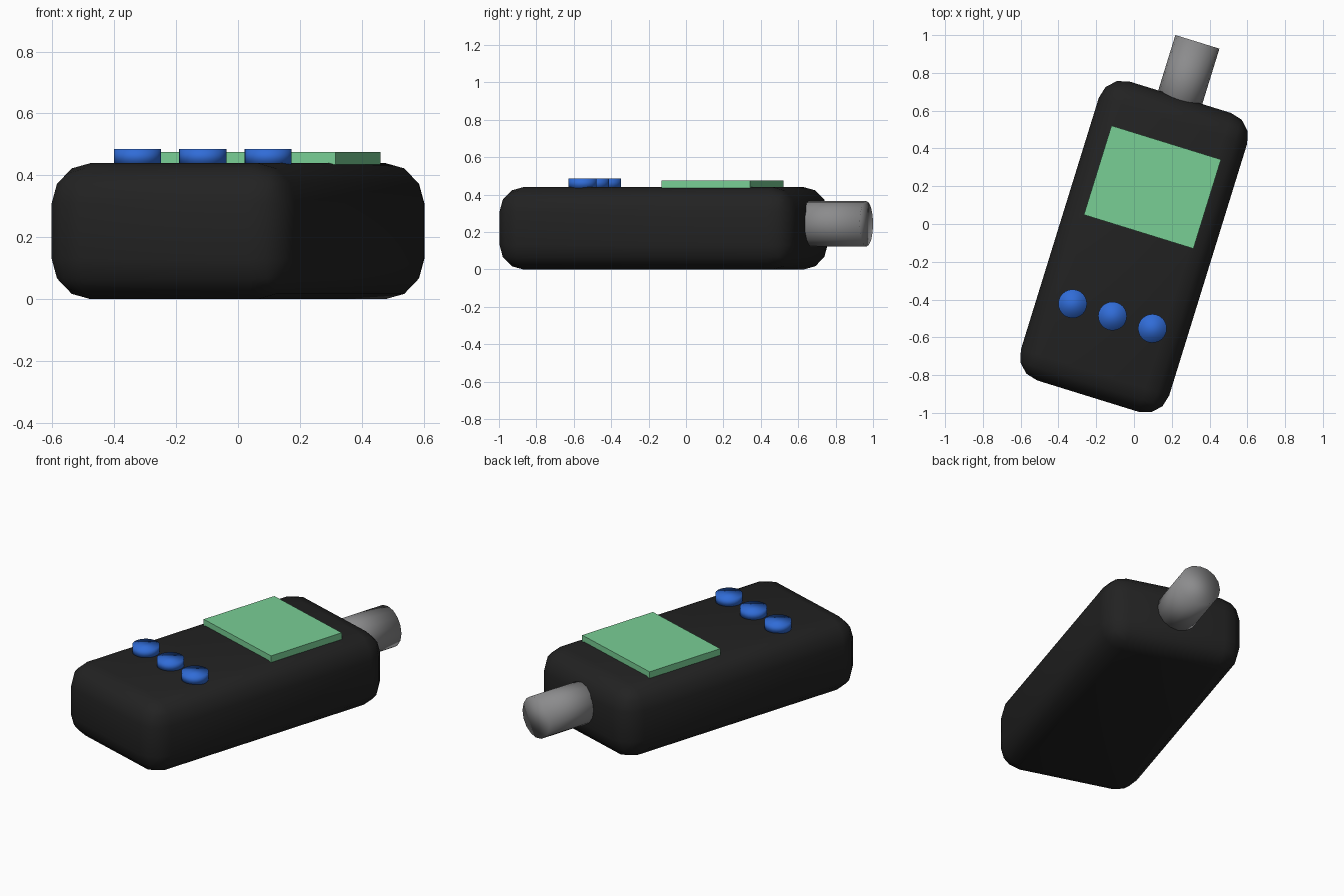
import bpy
import math
from mathutils import Matrix, Vector

if "Cube" in bpy.data.objects:
    bpy.data.objects.remove(bpy.data.objects["Cube"], do_unlink=True)

# The whole device lies turned on its back, so parts are placed in its own frame
TURN = math.radians(-17.2)
FRAME = Matrix.Translation((0, -0.12, 0)) @ Matrix.Rotation(TURN, 4, "Z")
BODY_W, BODY_L, BODY_H = 0.822, 1.656, 0.44


def material(name, colour):
    mat = bpy.data.materials.new(name)
    mat.use_nodes = True
    mat.diffuse_color = (*colour, 1)
    mat.node_tree.nodes["Principled BSDF"].inputs["Base Color"].default_value = (*colour, 1)
    return mat


def finish(name, mat, place, turn=Matrix()):
    obj = bpy.context.object
    obj.name = name
    obj.data.materials.append(mat)
    obj.matrix_world = FRAME @ Matrix.Translation(place) @ turn
    return obj


def box(name, mat, size, place):
    bpy.ops.mesh.primitive_cube_add(size=1)
    bpy.context.object.data.transform(Matrix.Diagonal(Vector((*size, 1))))
    return finish(name, mat, place)


def cylinder(name, mat, radius, depth, place, turn=Matrix(), sides=16):
    bpy.ops.mesh.primitive_cylinder_add(vertices=sides, radius=radius, depth=depth)
    bpy.ops.object.shade_smooth()
    return finish(name, mat, place, turn)


black = material("black plastic", (0.016, 0.016, 0.016))
green = material("screen green", (0.19, 0.62, 0.3))
blue = material("button blue", (0.03, 0.15, 0.68))
grey = material("connector grey", (0.26, 0.26, 0.265))

# Rounded body
body = box("body", black, (BODY_W, BODY_L, BODY_H), (0, 0, BODY_H / 2))
bevel = body.modifiers.new("rounded edges", "BEVEL")
bevel.width = 0.13
bevel.segments = 3
bpy.ops.object.shade_smooth()

# Screen slab on the top face
box("screen", green, (0.607, 0.494, 0.04), (0, 0.33, 0.455))

# Row of three buttons
for i, side in enumerate(("right", "middle", "left")):
    cylinder(side + "_button", blue, 0.076, 0.05, ((i - 1) * 0.221, -0.385, 0.46), sides=24)

# Round connector at the far end
cylinder("connector", grey, 0.122, 0.42, (0, 0.925, 0.244), Matrix.Rotation(math.pi / 2, 4, "X"))
